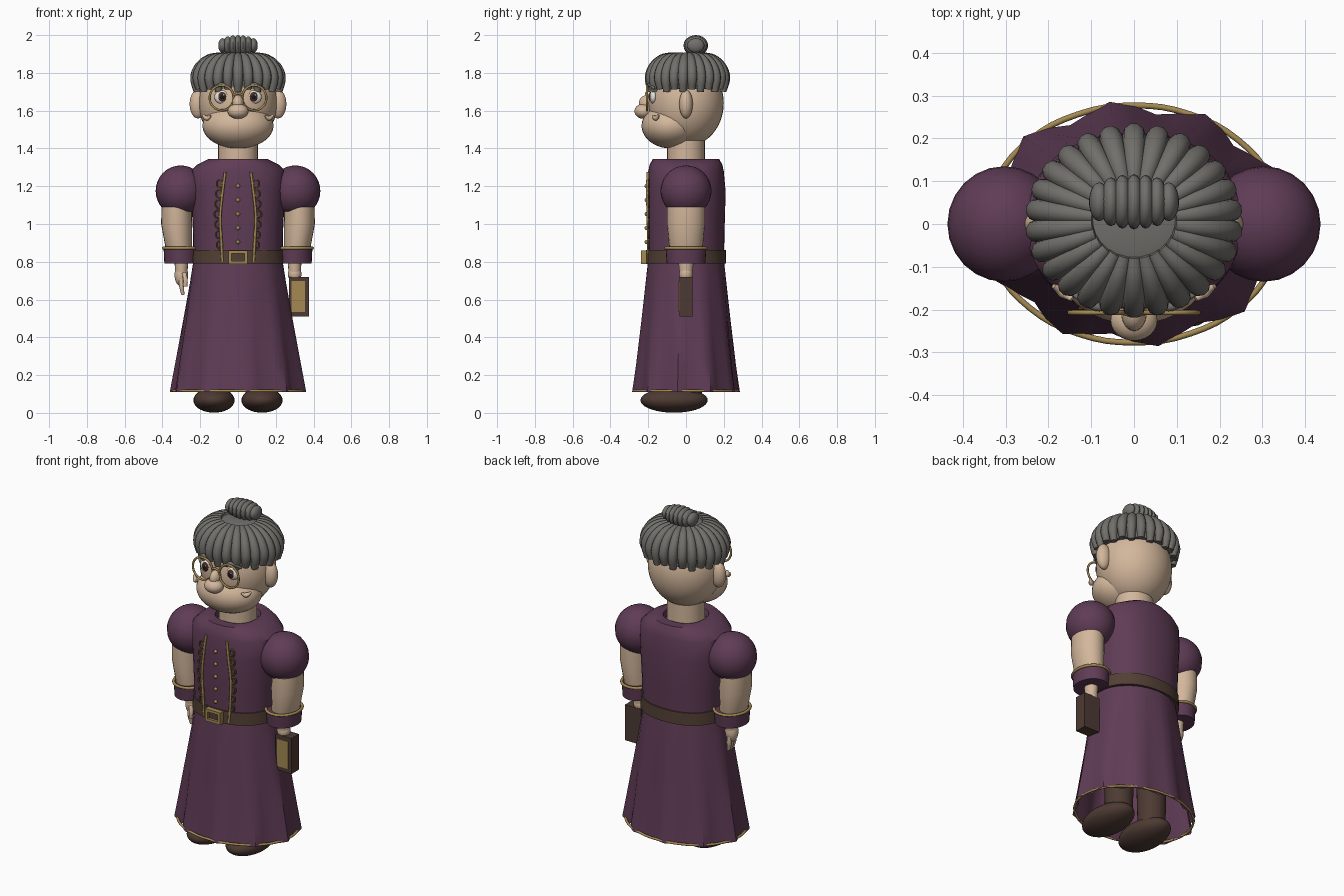
import bpy, bmesh, math
from mathutils import Vector

if "Cube" in bpy.data.objects:
    bpy.data.objects.remove(bpy.data.objects["Cube"])

def mat(name, r, g, b):
    m = bpy.data.materials.new(name)
    m.diffuse_color = (r, g, b, 1)
    m.use_nodes = True
    m.node_tree.nodes["Principled BSDF"].inputs["Base Color"].default_value = m.diffuse_color
    return m

PURPLE = mat("plum cloth", 0.115, 0.045, 0.092)
SKIN = mat("skin", 0.65, 0.47, 0.33)
HAIR = mat("grey hair", 0.165, 0.16, 0.145)
GOLD = mat("gold", 0.37, 0.25, 0.085)
LACE = mat("dull gold lace", 0.17, 0.11, 0.04)
BELT = mat("belt leather", 0.085, 0.05, 0.035)
BROWN = mat("dark brown", 0.075, 0.042, 0.033)
WHITE = mat("eye white", 0.8, 0.76, 0.7)
IRIS = mat("iris", 0.07, 0.025, 0.02)
BLACK = mat("pupil", 0.01, 0.01, 0.01)

def finish(name, bm, m, angle=40):
    bmesh.ops.recalc_face_normals(bm, faces=bm.faces)
    me = bpy.data.meshes.new(name)
    bm.to_mesh(me)
    bm.free()
    ob = bpy.data.objects.new(name, me)
    bpy.context.collection.objects.link(ob)
    me.materials.append(m)
    bpy.ops.object.select_all(action='DESELECT')
    ob.select_set(True)
    bpy.context.view_layer.objects.active = ob
    bpy.ops.object.shade_smooth_by_angle(angle=math.radians(angle))
    return ob

def ball(name, c, r, m, cut=None, seg=24):
    """Ellipsoid, optionally cut flat below a height."""
    bm = bmesh.new()
    bmesh.ops.create_uvsphere(bm, u_segments=seg, v_segments=seg * 2 // 3, radius=1)
    for v in bm.verts:
        v.co = Vector([c[i] + v.co[i] * r[i] for i in range(3)])
    if cut is not None:
        g = bm.verts[:] + bm.edges[:] + bm.faces[:]
        res = bmesh.ops.bisect_plane(bm, geom=g, plane_co=(0, 0, cut), plane_no=(0, 0, -1), clear_outer=True)
        bmesh.ops.edgeloop_fill(bm, edges=[e for e in res["geom_cut"] if isinstance(e, bmesh.types.BMEdge)])
    return finish(name, bm, m)

def loft(name, rings, m, n=32, p=2.0, wave=None, caps=True, angle=40):
    """Stack of superellipse rings (cx, cy, z, rx, ry)."""
    bm = bmesh.new()
    loops = []
    for k, (cx, cy, z, rx, ry) in enumerate(rings):
        loop = []
        for i in range(n):
            a = 2 * math.pi * i / n
            c, s = math.cos(a), math.sin(a)
            w = 1 + (wave(a, z) if wave else 0)
            x = math.copysign(abs(c) ** (2 / p), c) * rx * w
            y = math.copysign(abs(s) ** (2 / p), s) * ry * w
            loop.append(bm.verts.new((cx + x, cy + y, z)))
        loops.append(loop)
    for a, b in zip(loops, loops[1:]):
        for i in range(n):
            bm.faces.new((a[i], a[(i + 1) % n], b[(i + 1) % n], b[i]))
    if caps:
        bm.faces.new(loops[0])
        bm.faces.new(loops[-1])
    return finish(name, bm, m, angle)

def tube(name, paths, radius, m, cyclic=False, res=3, taper=None):
    """Smooth round tubes through points, as one mesh."""
    cu = bpy.data.curves.new(name, 'CURVE')
    cu.dimensions = '3D'
    cu.bevel_depth, cu.bevel_resolution, cu.resolution_u = radius, res, 4
    cu.use_fill_caps = True
    for pts in paths:
        sp = cu.splines.new('BEZIER')
        sp.bezier_points.add(len(pts) - 1)
        for i, (bp, q) in enumerate(zip(sp.bezier_points, pts)):
            bp.co = q
            bp.handle_left_type = bp.handle_right_type = 'AUTO'
            bp.radius = taper[i] if taper else 1
        sp.use_cyclic_u = cyclic
    ob = bpy.data.objects.new(name, cu)
    bpy.context.collection.objects.link(ob)
    bpy.ops.object.select_all(action='DESELECT')
    ob.select_set(True)
    bpy.context.view_layer.objects.active = ob
    bpy.ops.object.convert(target='MESH')
    ob = bpy.context.object
    ob.data.materials.clear()
    ob.data.materials.append(m)
    bpy.ops.object.shade_smooth_by_angle(angle=math.radians(50))
    return ob

def ring(c, rx, ry, n=16, upright=False):
    pts = []
    for i in range(n):
        a = 2 * math.pi * i / n
        u, v = rx * math.cos(a), ry * math.sin(a)
        pts.append((c[0] + u, c[1], c[2] + v) if upright else (c[0] + u, c[1] + v, c[2]))
    return pts

def box(name, lo, hi, m):
    bm = bmesh.new()
    bmesh.ops.create_cube(bm, size=1)
    for v in bm.verts:
        v.co = Vector([(lo[i] + hi[i]) / 2 + v.co[i] * (hi[i] - lo[i]) for i in range(3)])
    return finish(name, bm, m)

# Dress: folded skirt, bodice, belt, buckle, hem
fold = lambda a, z: 0.055 * max(0, (0.82 - z) / 0.71) * math.cos(10 * (a - math.radians(98)))
loft("skirt", [(0, 0, 0.83, 0.232, 0.198), (0, 0, 0.75, 0.245, 0.207), (0, 0, 0.5, 0.285, 0.232),
               (0, 0, 0.25, 0.325, 0.257), (0, 0, 0.11, 0.347, 0.274)], PURPLE, n=40, wave=fold, caps=False)
tube("hem_trim", [ring((0, 0, 0.117), 0.345, 0.277)], 0.007, GOLD, cyclic=True)
loft("bodice", [(0, 0, 0.80, 0.235, 0.2), (0, 0, 1.0, 0.24, 0.205), (0, 0.002, 1.17, 0.25, 0.208),
                (0, 0, 1.28, 0.25, 0.2), (0, 0, 1.315, 0.215, 0.192), (0, 0, 1.345, 0.155, 0.175),
                (0, 0, 1.345, 0.118, 0.118), (0, 0, 1.31, 0.11, 0.11)], PURPLE, n=40, p=2.3)
loft("belt", [(0, 0, 0.79, 0.25, 0.213), (0, 0, 0.862, 0.246, 0.211)], BELT, n=40, p=2.2)
box("buckle_plate", (-0.035, -0.222, 0.8), (0.035, -0.2, 0.85), BELT)
for s in (-1, 1):
    box("buckle_side", (s * 0.042 - 0.008, -0.238, 0.789), (s * 0.042 + 0.008, -0.205, 0.861), GOLD)
    box("buckle_bar", (-0.05, -0.237, 0.825 + s * 0.028 - 0.008), (0.05, -0.205, 0.825 + s * 0.028 + 0.008), GOLD)
for i in range(5):
    ball("button", (0, -0.21, 0.905 + i * 0.074), (0.011, 0.009, 0.011), GOLD, seg=12)
for s in (-1, 1):
    tube("bodice_trim", [[(s * 0.068, -0.202, 1.275), (s * 0.08, -0.205, 1.18), (s * 0.094, -0.202, 1.04),
                          (s * 0.09, -0.2, 0.93), (s * 0.082, -0.2, 0.8)]], 0.007, GOLD)
    tube("lace", [ring((s * (0.11 - 0.012 * abs(i - 3) / 3), -0.197, 0.89 + i * 0.054), 0.015, 0.02, 8, True)
                  for i in range(7)], 0.005, LACE, cyclic=True, res=1)

# Arms: puff sleeves, forearms, cuffs, hands
for s in (-1, 1):
    ball("puff_sleeve", (s * 0.303, 0, 1.175), (0.133, 0.135, 0.135), PURPLE, cut=1.065)
    loft("arm", [(s * 0.325, 0, 1.09, 0.08, 0.1), (s * 0.325, 0, 1.0, 0.082, 0.1),
                 (s * 0.313, 0, 0.87, 0.07, 0.088), (s * 0.305, 0, 0.82, 0.06, 0.075)], SKIN, n=24)
    loft("cuff", [(s * 0.302, 0, 0.792, 0.088, 0.102), (s * 0.302, 0, 0.872, 0.092, 0.108)], PURPLE, n=28)
    tube("cuff_trim", [ring((s * 0.302, 0, 0.872), 0.092, 0.108)], 0.008, GOLD, cyclic=True)
    loft("wrist", [(s * 0.3, 0, 0.80, 0.036, 0.04), (s * 0.3, 0, 0.73, 0.032, 0.034)], SKIN, n=16)
ball("free_hand", (-0.3, 0, 0.73), (0.036, 0.036, 0.06), SKIN)
tube("free_fingers", [[(-0.3, y, 0.71), (-0.298, y, 0.67), (-0.292, y * 0.8, 0.625)] for y in (-0.022, 0, 0.022)],
     0.014, SKIN, taper=[1, 1, 0.6])
tube("free_thumb", [[(-0.285, -0.03, 0.74), (-0.278, -0.042, 0.7), (-0.28, -0.04, 0.67)]], 0.012, SKIN)
ball("book_hand", (0.3, 0, 0.735), (0.036, 0.036, 0.045), SKIN)

# Book
box("book", (0.27, -0.035, 0.51), (0.375, 0.035, 0.72), BROWN)
box("book_panel", (0.282, -0.04, 0.535), (0.356, -0.034, 0.697), GOLD)

# Legs and shoes
for s in (-1, 1):
    loft("stocking", [(s * 0.115, 0.01, 0.06, 0.075, 0.075), (s * 0.11, 0.01, 0.6, 0.085, 0.085)], BROWN, n=24)
    ball("shoe", (s * 0.127, -0.063, 0.067), (0.109, 0.178, 0.066), BROWN, seg=28)

# Head
loft("neck", [(0, 0, 1.29, 0.105, 0.1), (0, 0, 1.45, 0.105, 0.1)], SKIN, n=28)
ball("head", (0, 0, 1.64), (0.208, 0.2, 0.23), SKIN, seg=36)
ball("jaw", (0, -0.08, 1.52), (0.188, 0.155, 0.12), SKIN, seg=32)
ball("nose_bridge", (0, -0.205, 1.638), (0.03, 0.045, 0.045), SKIN)
ball("nose_tip", (0, -0.225, 1.597), (0.055, 0.048, 0.04), SKIN)
for s in (-1, 1):
    ball("ear", (s * 0.212, 0, 1.635), (0.044, 0.036, 0.076), SKIN)
    tube("smile_crease", [[(s * 0.188, -0.145, 1.578), (s * 0.165, -0.16, 1.56), (s * 0.145, -0.176, 1.572)]],
         0.014, SKIN, taper=[0.4, 1, 0.4])
    ball("eye", (s * 0.083, -0.172, 1.672), (0.042, 0.02, 0.036), WHITE)
    ball("iris", (s * 0.083, -0.183, 1.673), (0.024, 0.014, 0.026), IRIS, seg=16)
    ball("pupil", (s * 0.083, -0.191, 1.673), (0.013, 0.009, 0.014), BLACK, seg=12)
    ball("eye_glint", (s * 0.083 + 0.008, -0.197, 1.683), (0.005, 0.004, 0.005), WHITE, seg=8)
    tube("eyebrow", [[(s * 0.05, -0.195, 1.728), (s * 0.09, -0.192, 1.738), (s * 0.14, -0.165, 1.715)]],
         0.011, HAIR, taper=[0.7, 1, 0.5])
    tube("spectacle_rim", [ring((s * 0.086, -0.207, 1.668), 0.064, 0.066, 16, True)], 0.006, GOLD, cyclic=True)
tube("spectacle_bridge", [[(-0.026, -0.207, 1.68), (0, -0.212, 1.692), (0.026, -0.207, 1.68)]], 0.006, GOLD)

# Hair: cap, radiating locks and lobed bun
loft("hair_cap", [(0, 0.01, 1.715, 0.215, 0.196), (0, 0.01, 1.77, 0.226, 0.198), (0, 0.01, 1.83, 0.206, 0.18),
                  (0, 0.01, 1.88, 0.15, 0.135), (0, 0.01, 1.902, 0.08, 0.075)], HAIR, n=32)
locks = []
for i in range(26):
    a = 2 * math.pi * (i + 0.5) / 26
    drop = 0.014 * (i % 2)
    locks.append([(r * math.cos(a), 0.008 + 0.88 * r * math.sin(a), z) for r, z in
                  ((0.095, 1.893), (0.155, 1.876), (0.207, 1.83), (0.228, 1.775), (0.219, 1.715 - drop))])
tube("hair_locks", locks, 0.027, HAIR, taper=[0.65, 0.85, 1, 1, 0.7])
for i in range(-3, 4):
    k = math.sqrt(1 - (i / 4.2) ** 2)
    ball("bun_lobe", (i * 0.027, 0.052, 1.945), (0.024, 0.065 * k, 0.055 * k), HAIR, seg=18)
